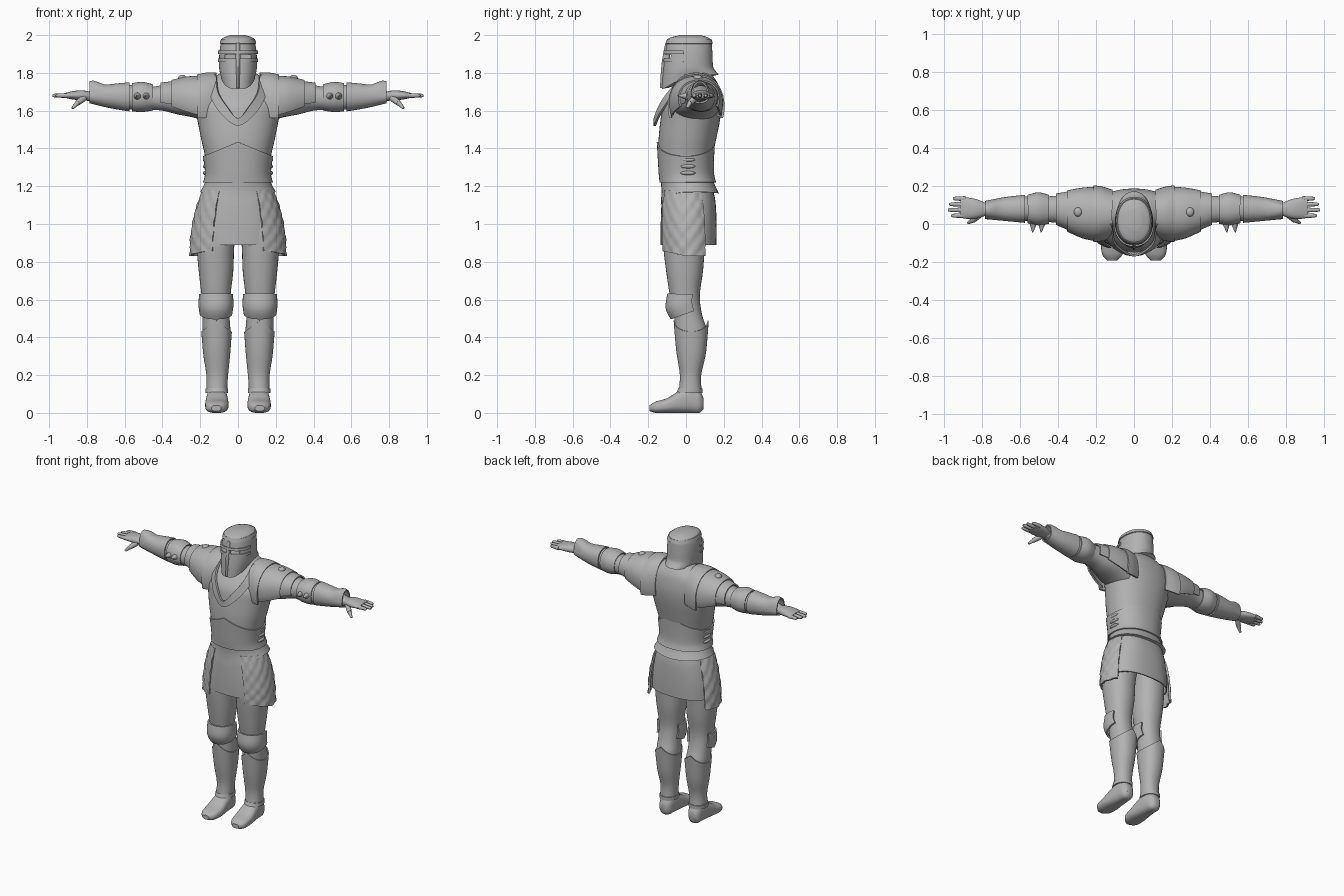
import bpy, bmesh
from math import radians, cos, sin, copysign, atan2
from mathutils import Vector, Matrix

default_cube = bpy.data.objects.get("Cube")
if default_cube:
    bpy.data.objects.remove(default_cube, do_unlink=True)

STEEL = (0.45, 0.45, 0.45, 1)
steel = bpy.data.materials.new("steel_grey")
steel.use_nodes = True
steel.diffuse_color = STEEL
steel.node_tree.nodes["Principled BSDF"].inputs["Base Color"].default_value = STEEL


def clamp(value):
    return max(0.0, min(1.0, value))


def apply_modifier(ob, kind, **settings):
    modifier = ob.modifiers.new(kind.title(), kind)
    for key, value in settings.items():
        setattr(modifier, key, value)
    bpy.context.view_layer.objects.active = ob
    bpy.ops.object.modifier_apply(modifier=modifier.name)


def shade(ob):
    bpy.ops.object.select_all(action='DESELECT')
    ob.select_set(True)
    bpy.context.view_layer.objects.active = ob
    bpy.ops.object.shade_smooth_by_angle(angle=radians(40))


def finish(name, bm, pair=False, thick=0, shape=None):
    """Turn a bmesh into one object, or into a left and right pair."""
    if shape:
        for v in bm.verts:
            v.co = Vector(shape(*v.co))
    for prefix, sign in (("left_", 1), ("right_", -1)) if pair else (("", 1),):
        half = bm.copy()
        for v in half.verts:
            v.co.x *= sign
        bmesh.ops.recalc_face_normals(half, faces=half.faces[:])
        mesh = bpy.data.meshes.new(prefix + name)
        half.to_mesh(mesh)
        half.free()
        mesh.materials.append(steel)
        ob = bpy.data.objects.new(prefix + name, mesh)
        bpy.context.scene.collection.objects.link(ob)
        if thick:
            apply_modifier(ob, 'SOLIDIFY', thickness=thick, offset=0)
        shade(ob)
    bm.free()
    return ob


def spline(points, steps):
    """Smooth curve through tuples of any length."""
    padded = [points[0], *points, points[-1]]
    result = []
    for p, q, r, s in zip(padded, padded[1:], padded[2:], padded[3:]):
        for k in range(steps):
            t = k / steps
            result.append([b + t * ((c - a) + t * ((2*a - 5*b + 4*c - d) + t * (3*b - a - 3*c + d))) / 2
                           for a, b, c, d in zip(p, q, r, s)])
    return result + [list(points[-1])]


def skin(bm, rows, closed):
    for low, high in zip(rows, rows[1:]):
        for i in range(len(low) - (not closed)):
            j = (i + 1) % len(low)
            bm.faces.new((low[i], low[j], high[j], high[i]))


def loft(name, axis, rings, arc=(0, 360), sides=36, power=2.2, steps=4, **options):
    """Skin rounded sections; a ring is (position, low a, high a, low b, high b)."""
    bm = bmesh.new()
    closed = arc[1] - arc[0] == 360
    rows = []
    for t, a0, a1, b0, b1 in spline(rings, steps):
        row = []
        for i in range(sides + (not closed)):
            angle = radians(arc[0] + (arc[1] - arc[0]) * i / sides)
            c, s = (copysign(abs(f) ** (2 / power), f) for f in (cos(angle), sin(angle)))
            a, b = (a0 + a1 + (a1 - a0) * c) / 2, (b0 + b1 + (b1 - b0) * s) / 2
            row.append(bm.verts.new({'x': (t, a, b), 'y': (a, t, b), 'z': (a, b, t)}[axis]))
        rows.append(row)
    skin(bm, rows, closed)
    if closed and not options.get("thick"):
        bm.faces.new(rows[0])
        bm.faces.new(rows[-1])
    return finish(name, bm, **options)


def ribbon(name, edge_a, edge_b, thick):
    """Mirrored strip between two smooth edges."""
    bm = bmesh.new()
    paths = []
    for edge in (edge_a, edge_b):
        whole = edge + [(-x, y, z) for x, y, z in reversed(edge[:-1])]
        paths.append([bm.verts.new(p) for p in spline(whole, 5)])
    skin(bm, paths, False)
    finish(name, bm, thick=thick)


def ball(name, centre, size):
    bm = bmesh.new()
    bmesh.ops.create_uvsphere(bm, u_segments=16, v_segments=10, radius=1,
                              matrix=Matrix.LocRotScale(Vector(centre), None, Vector(size)))
    finish(name, bm, pair=True)


def rod(name, start, end, r0, r1):
    bm = bmesh.new()
    start, end = Vector(start), Vector(end)
    turn = (end - start).to_track_quat('Z', 'Y').to_matrix().to_4x4()
    bmesh.ops.create_cone(bm, cap_ends=True, segments=12, radius1=r0, radius2=r1, depth=(end - start).length,
                          matrix=Matrix.Translation((start + end) / 2) @ turn)
    finish(name, bm, pair=True)


def wide(z, w, y0, y1):
    return (z, -w, w, y0, y1)


def grown(rings, d):
    return [(t, a0 - d, a1 + d, b0 - d, b1 + d) for t, a0, a1, b0, b1 in rings]


# Cuirass with a pointed front hem
def pointed_hem(x, y, z):
    drop = clamp((1.3 - z) / .13) * clamp(1 - abs(x) / .2)
    return x, y, z - drop * (.08 if y < 0 else .01)

cuirass = [wide(1.17, .2, -.135, .175), wide(1.22, .175, -.13, .15), wide(1.27, .165, -.135, .138),
           wide(1.36, .175, -.145, .142), wide(1.45, .195, -.145, .16), wide(1.55, .215, -.135, .18),
           wide(1.63, .23, -.12, .187), wide(1.7, .215, -.07, .18), wide(1.75, .17, -.03, .165),
           wide(1.8, .09, 0, .13)]
loft("cuirass", 'z', cuirass, sides=48, shape=pointed_hem)


# Waist plate with an arched upper edge, and the side lames
def arched(x, y, z):
    return x, y, z + .075 * clamp((z - 1.27) / .09) * clamp(1 - abs(x) / .18)

loft("waist_plate", 'z', grown(cuirass[1:4], .006), sides=48, thick=.008, shape=arched)
for level in range(3):
    ball(f"waist_lame_{level}", (.172, .01, 1.27 + level * .035), (.014, .04, .011))

# Collar running down to a point on the chest
ribbon("chest_collar",
       [(.15, .02, 1.78), (.145, -.07, 1.68), (.09, -.135, 1.585), (0, -.165, 1.52)],
       [(.115, 0, 1.79), (.105, -.09, 1.7), (.06, -.14, 1.625), (0, -.165, 1.56)], .012)
loft("neck", 'z', [wide(1.72, .075, -.03, .12), wide(1.85, .065, -.03, .1)])


# Helmet, rising from chin to nape, with a cut eye slit
def raised_nape(x, y, z):
    return x, y, z + .075 * clamp((1.84 - z) / .12) * clamp((y + .12) / .13)

helmet_rings = [wide(1.715, .092, -.128, .172), wide(1.8, .1, -.122, .146), wide(1.9, .099, -.11, .14),
                wide(1.965, .089, -.1, .135), wide(1.985, .08, -.088, .122), wide(2, .04, -.03, .08)]
helmet = loft("helmet", 'z', helmet_rings, sides=48, shape=raised_nape)
bm = bmesh.new()
bmesh.ops.create_cube(bm, size=1, matrix=Matrix.LocRotScale(Vector((0, -.13, 1.887)), None, Vector((.14, .14, .02))))
cutter = finish("slit_cutter", bm)
cutter.hide_render = True
apply_modifier(helmet, 'BOOLEAN', object=cutter, operation='DIFFERENCE', solver='EXACT')
bpy.data.objects.remove(cutter, do_unlink=True)
shade(helmet)
for name, low in (("brow_band", 1.9), ("cheek_band", 1.858)):
    loft(name, 'z', [wide(low, .104, -.116, .14), wide(low + .017, .103, -.114, .14)],
         arc=(190, 350), thick=.008, steps=1)
loft("nose_ridge", 'z', [wide(1.72, .008, -.138, -.09), wide(1.85, .012, -.129, -.09),
                         wide(1.96, .012, -.109, -.07)], sides=12)
loft("crown_rim", 'z', [wide(1.955, .094, -.105, .14), wide(1.978, .087, -.097, .132)], thick=.006, steps=1)

# Shoulder straps and pauldrons
loft("shoulder_strap", 'x', [(.115, -.07, .175, 1.47, 1.795), (.17, -.085, .192, 1.46, 1.795),
                             (.215, -.09, .198, 1.46, 1.785)], arc=(-20, 200), thick=.012, pair=True)
pauldron = [(.2, -.085, .19, 1.5, 1.778), (.27, -.07, .186, 1.53, 1.775), (.35, -.035, .172, 1.575, 1.757)]
loft("pauldron", 'x', pauldron, arc=(-25, 205), thick=.012, pair=True)
loft("pauldron_lame", 'x', [(.34, -.03, .168, 1.58, 1.752), (.41, 0, .156, 1.6, 1.743)],
     arc=(-20, 200), thick=.01, pair=True)
ball("shoulder_knob", (.295, .063, 1.772), (.022, .025, .018))

# Arms with elbow guards and forearm cuffs
loft("arm", 'x', [(.16, -.08, .18, 1.54, 1.76), (.24, -.07, .18, 1.565, 1.765), (.32, -.03, .165, 1.58, 1.75),
                  (.4, .005, .15, 1.6, 1.735), (.48, .01, .145, 1.605, 1.725), (.56, .015, .145, 1.605, 1.735),
                  (.64, .02, .14, 1.615, 1.735), (.72, .03, .125, 1.635, 1.72), (.8, .045, .11, 1.652, 1.7)],
     pair=True)
loft("elbow_guard", 'x', [(.45, .005, .15, 1.605, 1.735), (.505, -.003, .163, 1.597, 1.748),
                          (.56, .008, .15, 1.6, 1.742)], thick=.008, pair=True)
for number, x in enumerate((.49, .535)):
    rod(f"elbow_spike_{number}", (x - .005, .03, 1.675), (x, -.045, 1.68), .03, .002)


def cuff_spike(x, y, z):
    return x, y, z + .05 * clamp((x - .7) / .08) * clamp((z - 1.685) / .03)

loft("forearm_cuff", 'x', [(.575, .01, .15, 1.6, 1.746), (.68, .02, .138, 1.618, 1.735),
                           (.785, .03, .118, 1.643, 1.71)], thick=.008, pair=True, shape=cuff_spike)

# Hands
loft("palm", 'x', [(.78, .045, .11, 1.655, 1.7), (.83, .03, .13, 1.655, 1.708), (.88, .027, .14, 1.66, 1.702),
                   (.915, .033, .143, 1.668, 1.694)], pair=True, sides=24)
for number, tip in enumerate((.965, .982, .975, .955)):
    y = .044 + number * .03
    loft(f"finger_{number}", 'x', [(x, y - r, y + r, 1.68 - r, 1.68 + r) for x, r in
                                   ((.89, .013), (tip - .012, .01), (tip, .004))],
         pair=True, sides=12, steps=2)
rod("thumb", (.815, .05, 1.668), (.85, .02, 1.64), .018, .015)
rod("thumb_tip", (.847, .022, 1.643), (.877, .005, 1.613), .014, .007)


# Skirt and the quilted hip guards
def quilted(x, y, z):
    puff = 1 + .018 * sin(70 * z) * sin(22 * atan2(y, x))
    return x * puff, y * puff, z + .03 * clamp((.95 - z) / .12) * clamp(-y / .13)

loft("skirt", 'z', [wide(.89, .212, -.13, .158), wide(1, .207, -.13, .158), wide(1.12, .185, -.125, .152),
                    wide(1.19, .168, -.115, .135)], thick=.008, power=2.5)
loft("hip_guard", 'z', [wide(.83, .25, -.137, .165), wide(.95, .243, -.14, .165), wide(1.08, .217, -.137, .155),
                        wide(1.18, .18, -.125, .13)], arc=(-60, 32), thick=.012, steps=9, pair=True, shape=quilted)

# Legs
leg = [(.06, .06, .16, -.03, .08), (.12, .065, .16, -.03, .075), (.2, .06, .16, -.025, .073),
       (.3, .05, .175, -.04, .095), (.42, .04, .187, -.058, .113), (.52, .045, .188, -.063, .085),
       (.62, .04, .193, -.085, .073), (.75, .025, .208, -.105, .09), (.88, .02, .217, -.12, .1),
       (1, .005, .205, -.12, .115), (1.12, 0, .175, -.11, .12)]
loft("leg", 'z', leg, pair=True)


# Shin plates and knee guards
def shin_arch(x, y, z):
    return x, y, z + .07 * clamp((z - .34) / .08) * clamp(1 - abs(x - .115) / .09)

loft("shin_plate", 'z', grown(leg[1:5], .004), thick=.007, pair=True, shape=shin_arch)


def knee_slant(x, y, z):
    return x, y, z + .35 * y * clamp((.63 - z) / .1)

loft("knee_guard", 'z', [(.525, .036, .198, -.075, .085), (.575, .03, .203, -.102, .08),
                         (.63, .033, .2, -.093, .08)], arc=(155, 385), thick=.012, pair=True, shape=knee_slant)

# Boots
loft("boot", 'y', [(.092, .09, .135, .02, .08), (.07, .068, .155, 0, .12), (.02, .058, .163, 0, .14),
                   (-.04, .053, .17, 0, .115), (-.1, .05, .174, 0, .078), (-.16, .06, .168, 0, .06),
                   (-.193, .09, .14, .01, .04)], power=2.6, pair=True)
loft("ankle_band", 'z', grown([(.105, .063, .162, -.04, .077), (.13, .063, .162, -.03, .077)], .006),
     thick=.008, steps=1, pair=True)
